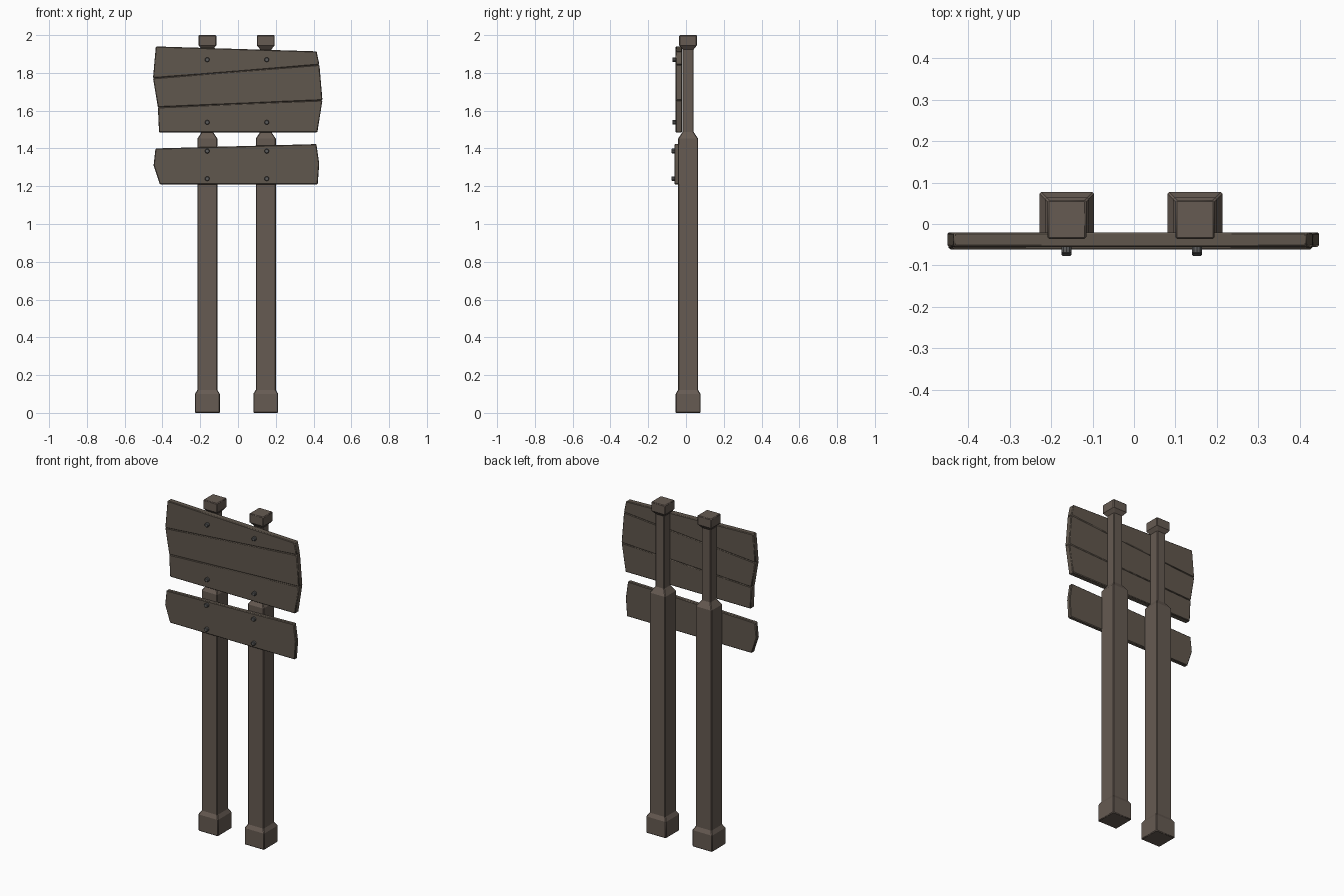
import bpy, bmesh, math

cube = bpy.data.objects.get("Cube")
if cube:
    bpy.data.objects.remove(cube, do_unlink=True)


def material(name, colour):
    m = bpy.data.materials.new(name)
    m.use_nodes = True
    m.diffuse_color = (*colour, 1)
    bsdf = m.node_tree.nodes["Principled BSDF"]
    bsdf.inputs["Base Color"].default_value = (*colour, 1)
    bsdf.inputs["Roughness"].default_value = 0.8
    return m


POST_WOOD = material("post wood", (0.133, 0.104, 0.085))
BOARD_WOOD = material("board wood", (0.118, 0.095, 0.074))
BOLT_METAL = material("bolt metal", (0.11, 0.11, 0.11))


def finish(name, bm, mat, bevel):
    bmesh.ops.recalc_face_normals(bm, faces=bm.faces)
    mesh = bpy.data.meshes.new(name)
    bm.to_mesh(mesh)
    bm.free()
    mesh.materials.append(mat)
    ob = bpy.data.objects.new(name, mesh)
    bpy.context.collection.objects.link(ob)
    mod = ob.modifiers.new("soft edges", "BEVEL")
    mod.width = bevel
    mod.segments = 1
    mod.limit_method = "ANGLE"
    mod.angle_limit = math.radians(40)
    bpy.ops.object.select_all(action="DESELECT")
    ob.select_set(True)
    bpy.context.view_layer.objects.active = ob
    bpy.ops.object.shade_smooth_by_angle(angle=math.radians(30))
    return ob


def post(name, x, y, profile):
    """Square post: stacked square rings of (height, half width)."""
    bm = bmesh.new()
    rings = []
    for z, h in profile:
        corners = ((-h, -h), (h, -h), (h, h), (-h, h))
        rings.append([bm.verts.new((x + a, y + b, z)) for a, b in corners])
    for low, high in zip(rings, rings[1:]):
        for i in range(4):
            j = (i + 1) % 4
            bm.faces.new((low[i], low[j], high[j], high[i]))
    bm.faces.new(rings[0][::-1])
    bm.faces.new(rings[-1])
    return finish(name, bm, POST_WOOD, 0.004)


def board(name, outline, front, back):
    """Plank cut to an outline of (x, z) and given thickness along y."""
    bm = bmesh.new()
    face = bm.faces.new([bm.verts.new((x, front, z)) for x, z in outline])
    side = bmesh.ops.extrude_face_region(bm, geom=[face])["geom"]
    for v in side:
        if isinstance(v, bmesh.types.BMVert):
            v.co.y = back
    return finish(name, bm, BOARD_WOOD, 0.004)


def bolt(name, x, z, front, back):
    bm = bmesh.new()
    bmesh.ops.create_cone(bm, cap_ends=True, segments=10, radius1=0.0125,
                          radius2=0.0125, depth=back - front)
    for v in bm.verts:
        v.co = (x + v.co.x, (front + back) / 2 + v.co.z, z + v.co.y)
    return finish(name, bm, BOLT_METAL, 0.003)


# Posts: foot, shaft, slim neck and cap
PROFILE = [(0, 0.066), (0.1, 0.066), (0.122, 0.053), (1.452, 0.053),
           (1.487, 0.03), (1.925, 0.03), (1.946, 0.047), (2.0, 0.047)]
POST_X = {"right": -0.162, "left": 0.147}
for side, x in POST_X.items():
    post(side + "_post", x, 0.011, PROFILE)

# Upper sign: three planks sharing slanted seams, each row is (left, right)
SEAMS = [((-0.435, 1.94), (0.416, 1.914)), ((-0.45, 1.772), (0.431, 1.843)),
         ((-0.424, 1.618), (0.447, 1.655)), ((-0.418, 1.485), (0.42, 1.485))]
for name, top, low in zip(("top", "middle", "bottom"), SEAMS, SEAMS[1:]):
    board(name + "_upper_plank", [low[0], low[1], top[1], top[0]], -0.055, -0.02)

# Lower sign: one plank with pointed ends
board("lower_plank", [(-0.414, 1.21), (0.422, 1.21), (0.43, 1.32),
                      (0.415, 1.423), (-0.437, 1.4), (-0.447, 1.31)], -0.061, -0.036)

# Bolts through each sign into both posts
for side, x in (("right", -0.163), ("left", 0.152)):
    for i, z in enumerate((1.87, 1.538, 1.386, 1.24)):
        front = -0.072 if z > 1.45 else -0.077
        bolt(f"{side}_bolt_{i + 1}", x, z, front, -0.045)
